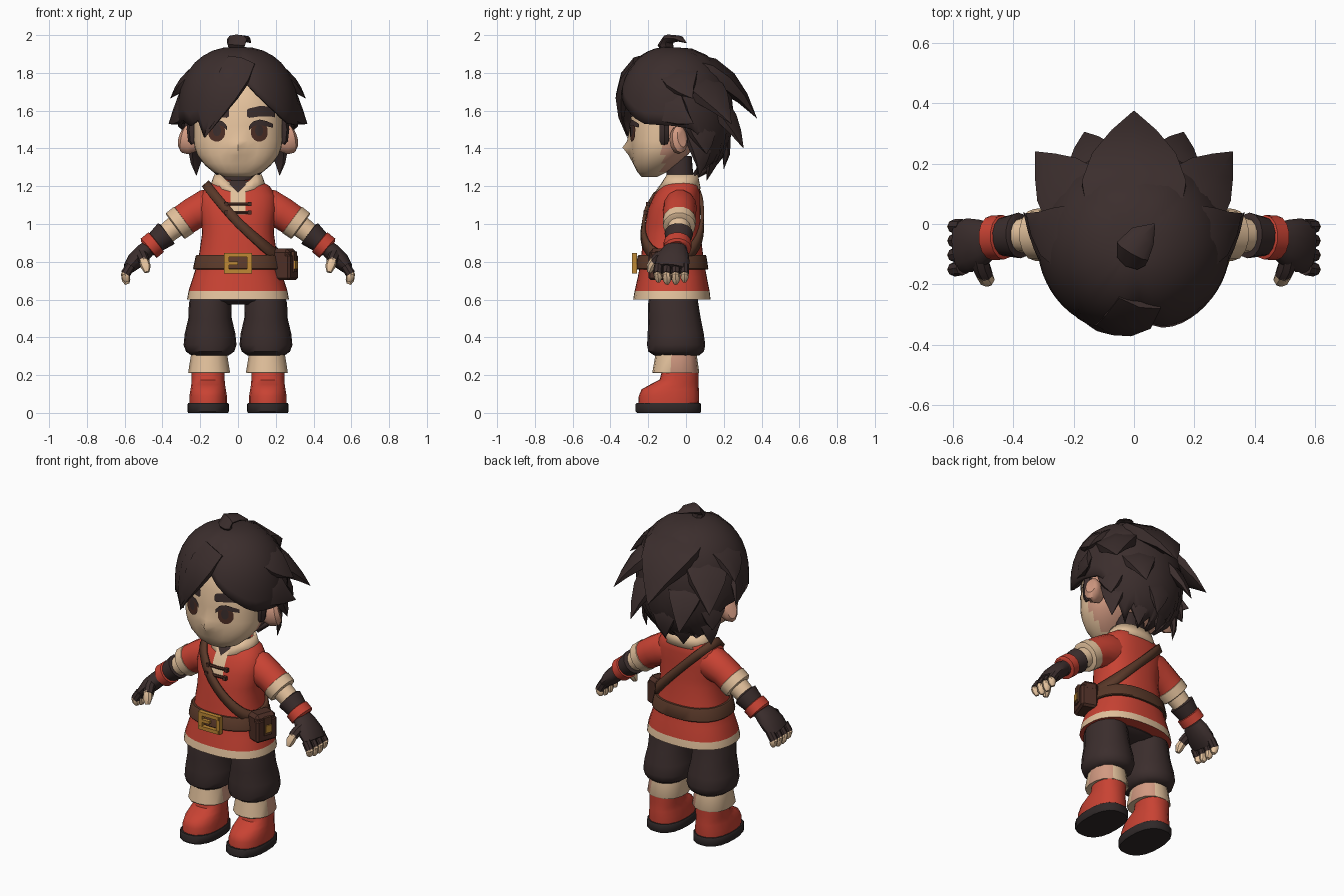
import bpy, bmesh, math
from mathutils import Vector as V, Matrix
from mathutils.bvhtree import BVHTree

if "Cube" in bpy.data.objects:
    bpy.data.objects.remove(bpy.data.objects["Cube"])


def material(name, r, g, b):
    m = bpy.data.materials.new(name)
    m.diffuse_color = (r, g, b, 1)
    m.use_nodes = True
    m.node_tree.nodes["Principled BSDF"].inputs["Base Color"].default_value = m.diffuse_color
    return m


RED = material("red cloth", 0.58, 0.055, 0.033)
SKIN = material("skin", 0.84, 0.58, 0.36)
BLUSH = material("blush skin", 0.64, 0.32, 0.22)
TRIM = material("cream trim", 0.76, 0.53, 0.33)
DARK = material("dark hair and cloth", 0.044, 0.027, 0.026)
SOLE = material("sole", 0.028, 0.021, 0.021)
BROWN = material("brown leather", 0.1, 0.04, 0.022)
GOLD = material("gold", 0.52, 0.25, 0.035)
EYE = material("dark brown", 0.075, 0.028, 0.019)
CLOTH = DARK


def finish(name, bm, mats, angle=40, thick=0):
    """Turn a bmesh into a shaded object."""
    bmesh.ops.recalc_face_normals(bm, faces=bm.faces)
    me = bpy.data.meshes.new(name)
    bm.to_mesh(me)
    bm.free()
    ob = bpy.data.objects.new(name, me)
    bpy.context.collection.objects.link(ob)
    for m in mats if isinstance(mats, list) else [mats]:
        me.materials.append(m)
    bpy.context.view_layer.objects.active = ob
    ob.select_set(True)
    bpy.ops.object.shade_smooth_by_angle(angle=math.radians(angle))
    ob.select_set(False)
    if thick:
        mod = ob.modifiers.new("thickness", 'SOLIDIFY')
        mod.thickness, mod.offset = thick, 0
    return ob


def skin_rings(rings, cap=True, closed=True):
    bm = bmesh.new()
    rows = [[bm.verts.new(p) for p in r] for r in rings]
    n = len(rows[0])
    for a, b in zip(rows, rows[1:]):
        for i in range(n if closed else n - 1):
            j = (i + 1) % n
            bm.faces.new((a[i], a[j], b[j], b[i]))
    if cap:
        bm.faces.new(rows[0])
        bm.faces.new(rows[-1])
    return bm


def oval(z, hw, y0, y1, cx=0, n=20, p=2.4):
    """Horizontal rounded ring; first point faces front."""
    pts = []
    for i in range(n):
        a = 2 * math.pi * i / n
        s, c = math.sin(a), -math.cos(a)
        f = (abs(s) ** p + abs(c) ** p) ** (-1 / p)
        pts.append(V((cx + hw * s * f, (y0 + y1) / 2 + (y1 - y0) / 2 * c * f, z)))
    return pts


def stack(name, table, mats, cx=0, n=20, p=2.4, **kw):
    return finish(name, skin_rings([oval(*t, cx, n, p) for t in table]), mats, **kw)


def tube(name, path, radii, mats, ref=(0, 1, 0), n=10, angle=40):
    """Loft along a path; radii are (along ref, across)."""
    path = [V(p) for p in path]
    rings = []
    for i, p in enumerate(path):
        t = (path[min(i + 1, len(path) - 1)] - path[max(i - 1, 0)]).normalized()
        u = (V(ref) - t * t.dot(V(ref))).normalized()
        w = t.cross(u)
        ru, rw = radii[i]
        rings.append([p + u * ru * math.cos(2 * math.pi * k / n) + w * rw * math.sin(2 * math.pi * k / n)
                      for k in range(n)])
    return finish(name, skin_rings(rings), mats, angle)


def box(name, loc, size, mat, rot=0, bevel=0):
    bm = bmesh.new()
    bmesh.ops.create_cube(bm, size=1, matrix=Matrix.Translation(loc) @ Matrix.Rotation(rot, 4, 'Z')
                          @ Matrix.Diagonal((*size, 1)))
    if bevel:
        bmesh.ops.bevel(bm, geom=bm.edges[:], offset=bevel, segments=1, affect='EDGES')
    return finish(name, bm, mat, 30)


def surface(ob):
    return BVHTree.FromPolygons([v.co for v in ob.data.vertices], [p.vertices[:] for p in ob.data.polygons])


def decal(name, tree, cols, mat, lift=0.006, rows=5):
    """Thin patch laid on a front surface; columns are (x, low, high)."""
    rings = []
    for x, lo, hi in cols:
        line = []
        for k in range(rows):
            z = lo + (hi - lo) * k / (rows - 1)
            hit = tree.ray_cast(V((x, -2, z)), V((0, 1, 0)))[0]
            line.append(V((x, (hit.y if hit else -0.2) - lift, z)))
        rings.append(line)
    finish(name, skin_rings(rings, False, False), mat)


# Tunic with pale hem
body = stack("tunic", [(.60, .27, -.28, .13), (.645, .262, -.272, .125), (.72, .238, -.255, .11),
                       (.8, .212, -.24, .095), (.88, .2, -.232, .085), (.95, .19, -.222, .078), (1.0, .192, -.215, .075),
                       (1.08, .205, -.2, .075), (1.15, .2, -.17, .075), (1.2, .168, -.135, .07),
                       (1.235, .11, -.1, .05)], [RED, TRIM], n=28)
for f in body.data.polygons:
    f.material_index = 1 if f.center.z < .645 and abs(f.normal.z) < .9 else 0
torso = surface(body)
decal("placket", torso, [(x, 1.05, 1.19) for x in (-.04, -.02, 0, .02, .04)], TRIM)
decal("undershirt", torso, [(x, 1.165 + abs(x), 1.23) for x in (-.055, -.03, 0, .03, .055)], DARK, .009)
for z in (1.06, 1.105):
    y = torso.ray_cast(V((0, -2, z)), V((0, 1, 0)))[0].y - .012
    tube("toggle", [(-.065, y + .005, z), (0, y, z), (.065, y + .005, z)], [(.008, .009)] * 3, EYE, n=6)
    for s in (-1, 1):
        box("toggle_knob", (s * .062, y, z), (.02, .02, .022), EYE)

# Collar opens in a V at the front; dark undershirt neck inside
low, high = oval(1.185, .145, -.14, .07, n=24), oval(1.26, .118, -.115, .055, n=24)
for i in (-2, -1, 0, 1, 2):
    high[i].z -= .085 - .028 * abs(i)
    low[i].z -= .03 - .012 * abs(i)
    low[i].y -= .022 - .008 * abs(i)
    high[i].y -= .015 - .005 * abs(i)
finish("collar", skin_rings([low, high], False), TRIM, thick=.016)
stack("neck", [(1.15, .1, -.11, .05), (1.24, .09, -.105, .04), (1.36, .08, -.1, .03)], CLOTH)

# Belt, buckle and pouch
stack("belt", [(.76, .234, -.262, .115), (.765, .238, -.266, .118), (.83, .224, -.256, .108), (.836, .218, -.25, .104)],
      BROWN, n=28)
for s in (-1, 1):
    box("buckle_side", (s * .061, -.272, .793), (.026, .026, .108), GOLD)
    box("buckle_bar", (0, -.274, .793 + s * .043), (.13, .026, .022), GOLD)
box("buckle_pin", (-.03, -.274, .793), (.06, .02, .018), GOLD)
box("pouch", (.25, -.12, .773), (.1, .14, .14), EYE, -.35, .012)
box("pouch_flap", (.245, -.118, .835), (.1, .14, .07), EYE, -.35, .02)
box("pouch_strap", (.298, -.136, .80), (.014, .05, .11), BROWN, -.35)
box("pouch_clasp", (.304, -.139, .785), (.014, .04, .045), GOLD, -.35)

# Shoulder strap wrapped around the torso on a tilted plane
mid, d, across = V((.02, -.075, 1.02)), V((.707, 0, -.707)), V((.707, 0, .707))
edges = []
for side in (-.024, .024):
    line = []
    for i in range(40):
        a = 2 * math.pi * i / 40
        out = d * math.cos(a) + V((0, 1, 0)) * math.sin(a)
        o = mid + across * (side - .022 * max(0, -math.sin(a)))
        hit = torso.ray_cast(o + out * 1.0, -out)[0]
        line.append((hit or o + out * .2) + out * .012)
    edges.append(line)
finish("strap", skin_rings(edges, False), BROWN, thick=.018)

# Hips
stack("trouser_seat", [(.575, .12, -.15, .03), (.595, .2, -.19, .06), (.68, .2, -.2, .07)], CLOTH)

for s in (-1, 1):
    # Legs and boots
    cx = s * .148
    stack("trouser_leg", [(.305, .1, -.17, .07), (.325, .128, -.2, .095), (.36, .14, -.206, .102), (.42, .134, -.203, .094),
                          (.5, .115, -.2, .078), (.58, .112, -.2, .065), (.64, .095, -.19, .06)], CLOTH, cx, 16, 2.2)
    wrap = stack("leg_wrap", [(.21, .109, -.175, .068), (.215, .112, -.178, .07), (.32, .095, -.16, .055)],
                 [TRIM, BLUSH], s * .153, 14)
    for f in wrap.data.polygons:
        f.material_index = 1 if f.normal.x > .3 and f.center.y > -.08 else 0
    stack("boot", [(.045, .1, -.252, .068), (.09, .1, -.25, .07), (.125, .094, -.235, .068), (.15, .09, -.19, .066),
                   (.175, .088, -.14, .065), (.23, .088, -.125, .065)], RED, s * .158, 18)
    stack("sole", [(0, .105, -.26, .075), (.008, .11, -.267, .08), (.045, .11, -.267, .08), (.052, .105, -.262, .075)],
          SOLE, s * .158, 20, 2.5)

    # Arms: sleeve, cuff, bare arm, glove, wrist band
    def arm(name, pts, radii, mat, n=14):
        tube(name, [(s * x, y, z) for x, y, z in pts], radii, mat, n=n)
    arm("sleeve", [(.09, -.03, 1.1), (.17, -.032, 1.085), (.24, -.035, 1.053), (.31, -.035, 1.005)],
        [(.08, .09), (.09, .1), (.086, .088), (.085, .085)], RED)
    arm("sleeve_cuff", [(.284, -.035, 1.024), (.288, -.035, 1.021), (.33, -.036, .99), (.334, -.036, .987)],
        [(.08, .082), (.088, .089), (.086, .087), (.076, .078)], TRIM)
    arm("forearm", [(.3, -.036, 1.01), (.36, -.037, .965), (.42, -.04, .915)], [(.062, .062), (.058, .058), (.05, .05)], SKIN)
    arm("glove_cuff", [(.376, -.038, .952), (.38, -.038, .949), (.43, -.042, .908), (.48, -.05, .866)],
        [(.062, .06), (.076, .072), (.065, .06), (.052, .045)], CLOTH)
    arm("wrist_band", [(.43, -.044, .906), (.434, -.044, .903), (.472, -.046, .872), (.476, -.046, .868)],
        [(.062, .056), (.074, .068), (.074, .068), (.062, .056)], RED)
    arm("palm", [(.465, -.05, .88), (.5, -.06, .85), (.545, -.07, .805), (.58, -.077, .765)],
        [(.052, .042), (.075, .047), (.09, .046), (.086, .032)], CLOTH)
    for k in range(4):
        y = -.146 + k * .046
        a, b = V((.568, y, .78)), V((.596, y * 1.03, .735))
        c = V((.592, y, .70 if k in (1, 2) else .712))
        arm("glove_finger", [a, (a + b) / 2, b], [(.024, .026)] * 3, CLOTH, 8)
        arm("fingertip", [b.lerp(a, .2), b, c, c + V((-.006, 0, -.018))],
            [(.018, .02), (.023, .024), (.021, .022), (.01, .012)], SKIN, 8)
    arm("glove_thumb", [(.515, -.1, .845), (.505, -.145, .825), (.495, -.17, .8)], [(.03, .03), (.03, .03), (.027, .029)], CLOTH, 8)
    arm("thumb_tip", [(.5, -.165, .81), (.488, -.185, .775), (.482, -.195, .745)], [(.025, .025), (.025, .027), (.013, .014)], SKIN, 8)

# Head with pointed nose, rosier towards the ears
heads = [oval(*t, n=28, p=2.4) for t in
         [(1.25, .07, -.235, -.15), (1.275, .13, -.258, -.1), (1.32, .182, -.28, -.04), (1.365, .215, -.288, .01),
          (1.405, .23, -.294, .04), (1.44, .234, -.295, .05), (1.52, .236, -.295, .07), (1.62, .232, -.288, .08),
          (1.73, .2, -.255, .06), (1.8, .12, -.2, 0)]]
heads[4][0].y = -.336
heads[3][0].y = -.305
heads[5][0].y = -.312
head = finish("head", skin_rings(heads), [SKIN, BLUSH], 50)
for f in head.data.polygons:
    f.material_index = 1 if f.center.y > -.12 and f.center.z > 1.29 else 0
face = surface(head)
for s in (-1, 1):
    # Eyes, lashes, brows and ears
    xs = [math.cos(math.pi * i / 10) for i in range(1, 10)]
    arc = [math.sqrt(1 - x * x) for x in xs]
    decal("eye", face, [(s * (.113 + .046 * x), 1.488 - .052 * h, 1.488 + .052 * h) for x, h in zip(xs, arc)], EYE)
    decal("pupil", face, [(s * (.112 + .022 * x), 1.495 - .03 * h, 1.495 + .03 * h) for x, h in zip(xs, arc)], DARK, .008)
    decal("lash", face, [(s * x, a, b) for x, a, b in
                         [(.058, 1.495, 1.518), (.08, 1.517, 1.543), (.115, 1.525, 1.553), (.15, 1.517, 1.545),
                          (.185, 1.51, 1.53)]], DARK, .0095)
    decal("brow", face, [(s * x, a, b) for x, a, b in
                         [(.048, 1.57, 1.605), (.06, 1.562, 1.612), (.12, 1.57, 1.626), (.17, 1.57, 1.62),
                          (.195, 1.565, 1.59)]], DARK, .008)
    tube("ear", [(s * .21, -.045, 1.44), (s * .255, -.042, 1.445), (s * .285, -.032, 1.45), (s * .3, -.022, 1.455)],
         [(.055, .035), (.076, .046), (.074, .044), (.05, .028)], BLUSH, ref=(0, 0, 1), n=12)
    tube("sideburn", [(s * .235, -.115, 1.56), (s * .246, -.115, 1.5), (s * .242, -.115, 1.44), (s * .235, -.115, 1.425)],
         [(.028, .03), (.026, .03), (.022, .028), (.014, .02)], DARK, ref=(1, 0, 0), n=6)

# Hair cap whose rim height follows the fringe, sides and nape
rim = [(-180, 1.30), (-165, 1.24), (-150, 1.34), (-138, 1.26), (-125, 1.38), (-112, 1.5), (-90, 1.52), (-66, 1.55),
       (-54, 1.52), (-42, 1.55), (-36, 1.46), (-18, 1.57), (-6, 1.68), (6, 1.76), (18, 1.69), (30, 1.63), (48, 1.56),
       (60, 1.53), (90, 1.52), (112, 1.5), (125, 1.38), (138, 1.26), (150, 1.34), (165, 1.24), (180, 1.30)]
ZC, RZ = 1.58, .35


def rim_z(a):
    for (a0, z0), (a1, z1) in zip(rim, rim[1:]):
        if a0 <= a <= a1:
            return z0 + (z1 - z0) * (a - a0) / (a1 - a0)


rings = []
for j in range(1, 11):
    ring = []
    for a in range(-180, 180, 6):
        phi = math.acos((rim_z(a) - ZC) / RZ) * j / 10
        h, r = math.cos(phi), math.radians(a)
        f = (1 - abs(h) ** 2.3) ** (1 / 2.3) * (1 - .08 * math.exp(-((a - 5) / 9) ** 2) * min(1, j / 6))
        c = math.cos(r)
        ring.append(V((.31 * f * math.sin(r), -.07 - (.29 if c > 0 else .31) * f * c, ZC + RZ * h)))
    rings.append(ring)
bm = skin_rings(rings, False)
bm.verts.ensure_lookup_table()
bm.faces.new(bm.verts[:60])
finish("hair_cap", bm, DARK, 35, .02)


def lock(name, base, ctrl, tip, w):
    """Flat lock that narrows steadily to a sharp tip along a curve."""
    base, ctrl, tip = V(base), V(ctrl), V(tip)
    ts = [0, .25, .5, .75, 1]
    path = [base * (1 - t) ** 2 + ctrl * 2 * t * (1 - t) + tip * t * t for t in ts]
    radii = [(w * k * .4, w * k) for k in (.9, 1, .8, .43, .01)]
    tube(name, path, radii, DARK, ref=ctrl - V((0, -.07, 1.6)), n=6, angle=35)


for s in (-1, 1):
    for b, c, t, w in [((.18, -.05, 1.81), (.29, -.04, 1.75), (.358, .035, 1.665), .12),
                       ((.23, -.13, 1.68), (.3, -.09, 1.6), (.367, .04, 1.53), .12),
                       ((.15, .04, 1.76), (.25, .14, 1.69), (.327, .24, 1.53), .14),
                       ((.09, .1, 1.68), (.15, .23, 1.58), (.165, .305, 1.4), .12),
                       ((.2, .05, 1.6), (.25, .1, 1.45), (.26, .11, 1.37), .1),
                       ((.17, .04, 1.52), (.24, .1, 1.38), (.22, .07, 1.255), .085),
                       ((.07, .08, 1.54), (.1, .18, 1.38), (.06, .11, 1.23), .11)]:
        lock("hair_lock", *[(s * x, y, z) for x, y, z in (b, c, t)], w)
lock("back_lock", (0, .03, 1.83), (0, .23, 1.8), (0, .375, 1.56), .2)
lock("nape_lock", (0, .1, 1.6), (0, .25, 1.45), (0, .2, 1.29), .12)
lock("fringe_lock", (.02, -.25, 1.86), (-.05, -.4, 1.72), (-.178, -.31, 1.455), .095)

# Curled tuft on the crown
tube("hair_tuft", [(-.01, -.085, 1.9), (-.01, -.11, 1.95), (-.005, -.09, 1.98), (.03, -.04, 1.982), (.068, 0, 1.96)],
     [(.035, .025), (.055, .035), (.06, .025), (.045, .016), (.003, .003)], DARK, ref=(1, -.6, 0), n=8)
